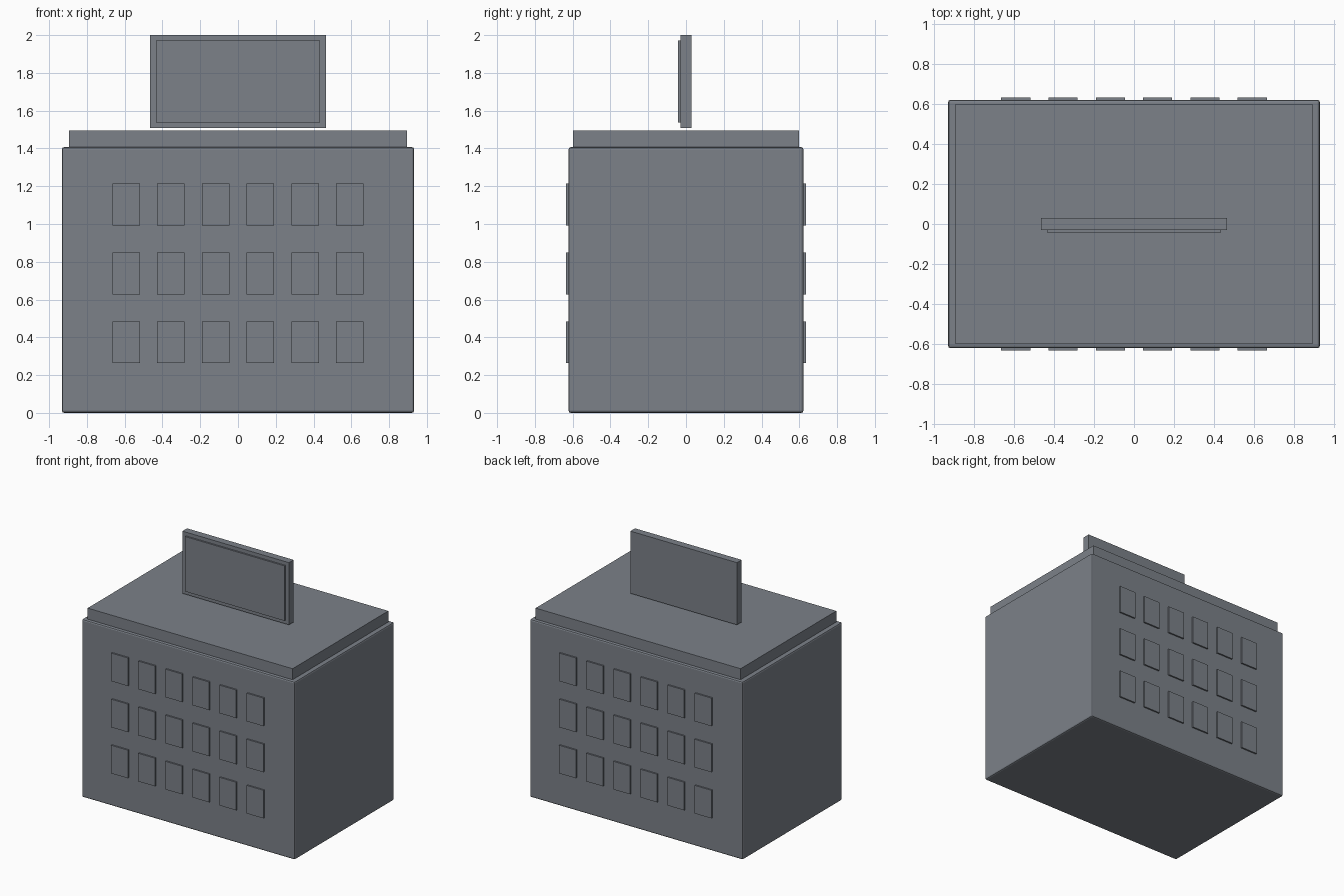
import bpy

if "Cube" in bpy.data.objects:
    bpy.data.objects.remove(bpy.data.objects["Cube"])

# One flat colour
grey = bpy.data.materials.new("slate grey")
grey.diffuse_color = (0.2, 0.22, 0.25, 1)
grey.use_nodes = True
grey.node_tree.nodes["Principled BSDF"].inputs["Base Color"].default_value = grey.diffuse_color


def box(name, x, y, z, bevel=0.0):
    """Box from (min, max) ranges on each axis."""
    bpy.ops.mesh.primitive_cube_add(
        size=1, location=[(r[0] + r[1]) / 2 for r in (x, y, z)])
    ob = bpy.context.object
    ob.name = name
    ob.scale = [r[1] - r[0] for r in (x, y, z)]
    bpy.ops.object.transform_apply(location=False, rotation=False, scale=True)
    ob.data.materials.append(grey)
    if bevel:
        m = ob.modifiers.new("edge_bevel", 'BEVEL')
        m.width = bevel
        m.segments = 2
    return ob


# Building body and roof slab
box("building_body", (-0.932, 0.932), (-0.622, 0.622), (0, 1.407), 0.012)
box("roof_slab", (-0.896, 0.896), (-0.598, 0.598), (1.40, 1.494))

# Rooftop sign board with a raised front panel
box("sign_board", (-0.466, 0.466), (-0.029, 0.029), (1.508, 2.0))
box("sign_panel", (-0.435, 0.435), (-0.042, -0.028), (1.537, 1.971))

# Windows on front and back: six columns, three rows
for side, sy in (("front", -1), ("back", 1)):
    for row in range(3):
        for col in range(6):
            cx = (col - 2.5) * 0.237
            cz = 0.374 + row * 0.3645
            y = sorted((sy * 0.612, sy * 0.634))
            box(f"{side}_window_{row}_{col}", (cx - 0.073, cx + 0.073),
                y, (cz - 0.111, cz + 0.111))
